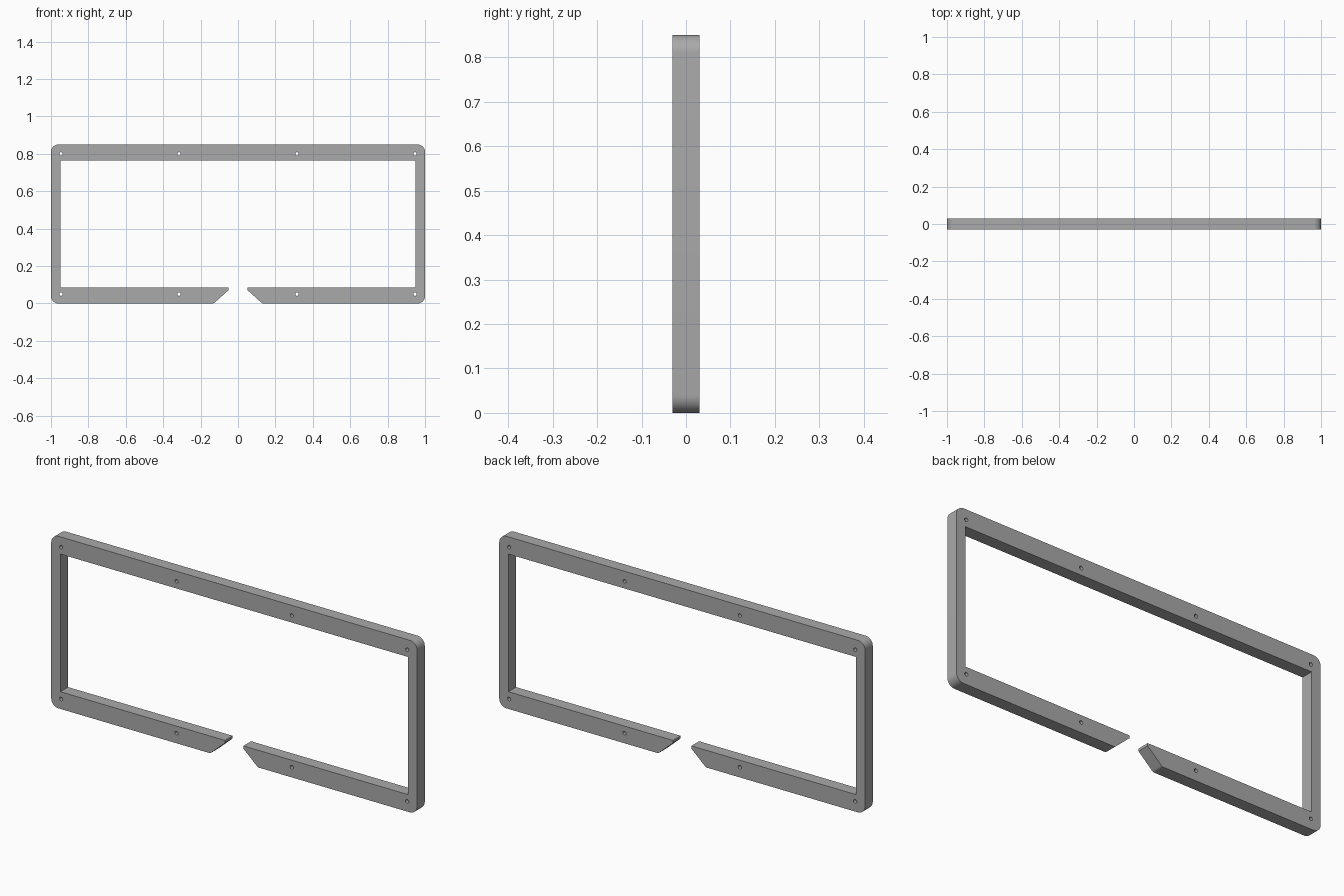
import bpy, bmesh
from math import cos, sin, pi, radians
from mathutils import Vector

cube = bpy.data.objects.get("Cube")
if cube:
    bpy.data.objects.remove(cube)

HEIGHT, HALF_DEPTH = 0.85, 0.03

grey = bpy.data.materials.new("plain grey")
grey.use_nodes = True
colour = (0.4, 0.4, 0.4, 1)
grey.diffuse_color = colour
grey.node_tree.nodes["Principled BSDF"].inputs["Base Color"].default_value = colour


def fillet(prev, corner, nxt, radius, steps=8):
    """Points of an arc that rounds one corner of a polygon."""
    p, c, n = Vector(prev), Vector(corner), Vector(nxt)
    if radius == 0:
        return [c]
    a, b = (p - c).normalized(), (n - c).normalized()
    half = a.angle(b) / 2
    centre = c + (a + b).normalized() * radius / sin(half)
    start = c + a * radius / (sin(half) / cos(half)) - centre
    end = c + b * radius / (sin(half) / cos(half)) - centre
    sweep = pi - 2 * half
    return [centre + (start * sin(sweep * (1 - i / steps)) + end * sin(sweep * i / steps)) / sin(sweep)
            for i in range(steps + 1)]


def add_loop(curve, points):
    spline = curve.splines.new("POLY")
    spline.points.add(len(points) - 1)
    for target, p in zip(spline.points, points):
        target.co = (p[0], p[1], 0, 1)
    spline.use_cyclic_u = True


# Right half of the open frame outline, with corner radii, then mirrored
half = [(0.13, 0, 0.02), (1, 0, 0.04), (1, HEIGHT, 0.04)]
inner = [(0.95, 0.765, 0), (0.95, 0.085, 0), (0.05, 0.085, 0), (0.05, 0.072, 0)]
mirror = lambda pts: [(-x, z, r) for x, z, r in reversed(pts)]
corners = half + mirror(half) + mirror(inner) + inner

outline = []
for i, (x, z, r) in enumerate(corners):
    outline += fillet(corners[i - 1][:2], (x, z), corners[(i + 1) % len(corners)][:2], r)

curve = bpy.data.curves.new("frame", "CURVE")
curve.dimensions = "2D"
curve.fill_mode = "BOTH"
curve.extrude = HALF_DEPTH
add_loop(curve, outline)

# Screw holes through the top and bottom rails
for x in (-0.946, -0.315, 0.315, 0.946):
    for z in (0.05, 0.8):
        add_loop(curve, [(x + 0.009 * cos(t * pi / 8), z + 0.009 * sin(t * pi / 8)) for t in range(16)])

frame = bpy.data.objects.new("frame", curve)
bpy.context.collection.objects.link(frame)
frame.rotation_euler.x = radians(90)
bpy.ops.object.select_all(action="DESELECT")
frame.select_set(True)
bpy.context.view_layer.objects.active = frame
bpy.ops.object.convert(target="MESH")
bpy.ops.object.transform_apply(location=False, rotation=True, scale=False)

# Weld the caps to the walls
bm = bmesh.new()
bm.from_mesh(frame.data)
bmesh.ops.remove_doubles(bm, verts=bm.verts, dist=0.0001)
bmesh.ops.recalc_face_normals(bm, faces=bm.faces)
bm.to_mesh(frame.data)
bm.free()

frame.data.materials.clear()
frame.data.materials.append(grey)
bpy.ops.object.shade_smooth_by_angle(angle=radians(30))
